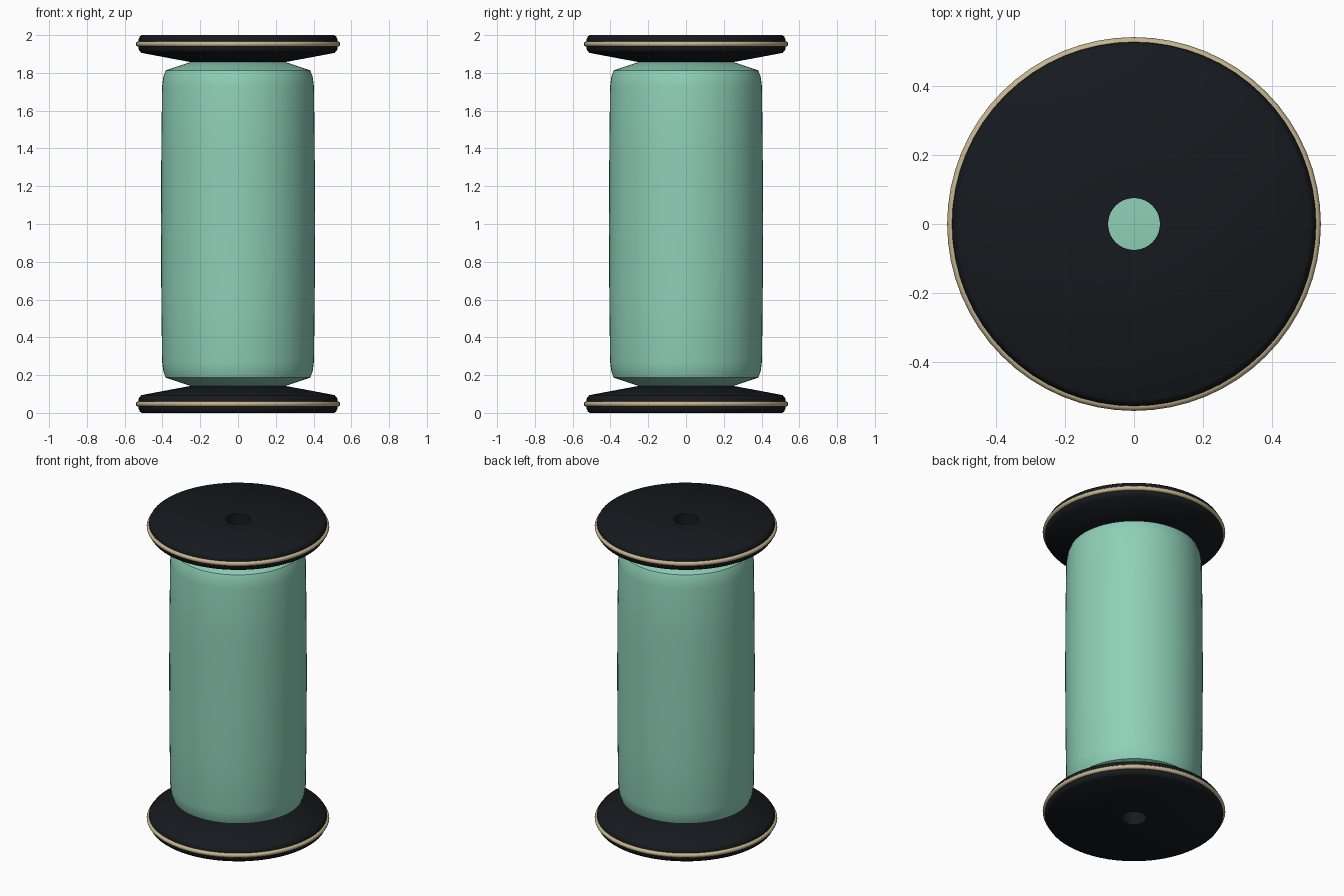
import bpy, math

if "Cube" in bpy.data.objects:
    bpy.data.objects.remove(bpy.data.objects["Cube"])

SEG = 64


def material(name, color):
    m = bpy.data.materials.new(name)
    m.diffuse_color = (*color, 1)
    m.use_nodes = True
    m.node_tree.nodes["Principled BSDF"].inputs["Base Color"].default_value = m.diffuse_color
    return m


def lathe(name, profile, mat, closed=False):
    """Revolve an (r, z) profile around z; profiles run bottom to top on the outside."""
    n = len(profile)
    verts = [(r * math.cos(a), r * math.sin(a), z)
             for a in (2 * math.pi * i / SEG for i in range(SEG)) for r, z in profile]
    faces = []
    for i in range(SEG):
        j = (i + 1) % SEG
        for k in range(n if closed else n - 1):
            l = (k + 1) % n
            faces.append((i * n + k, j * n + k, j * n + l, i * n + l))
    if not closed:  # flat end caps
        faces.append([i * n for i in reversed(range(SEG))])
        faces.append([i * n + n - 1 for i in range(SEG)])
    me = bpy.data.meshes.new(name)
    me.from_pydata(verts, [], faces)
    me.materials.append(mat)
    ob = bpy.data.objects.new(name, me)
    bpy.context.collection.objects.link(ob)
    bpy.context.view_layer.objects.active = ob
    ob.select_set(True)
    bpy.ops.object.shade_smooth_by_angle(angle=math.radians(50))
    ob.select_set(False)
    return ob


black = material("black_plastic", (0.008, 0.01, 0.013))
gold = material("gold_trim", (0.56, 0.46, 0.28))
mint = material("mint_thread", (0.27, 0.63, 0.48))

# Wound thread, slightly barrelled with tapered ends
half = [(0.25, 0.142), (0.383, 0.187), (0.395, 0.22), (0.402, 0.27), (0.406, 0.6)]
lathe("thread", half + [(0.408, 1.0)] + [(r, 2 - z) for r, z in reversed(half)], mint)

# Flange discs with a centre hole and a cone facing the thread, plus rim trim
flange = [(0.075, 0), (0.51, 0), (0.52, 0.008), (0.527, 0.025), (0.527, 0.075),
          (0.512, 0.094), (0.25, 0.143), (0.075, 0.143)]
trim = [(0.527 + 0.014 * math.cos(t), 0.047 + 0.014 * math.sin(t))
        for t in (2 * math.pi * k / 12 for k in range(12))]
for base, prof, mat in (("flange", flange, black), ("rim_trim", trim, gold)):
    lathe("bottom_" + base, prof, mat, True)
    lathe("top_" + base, [(r, 2 - z) for r, z in reversed(prof)], mat, True)
